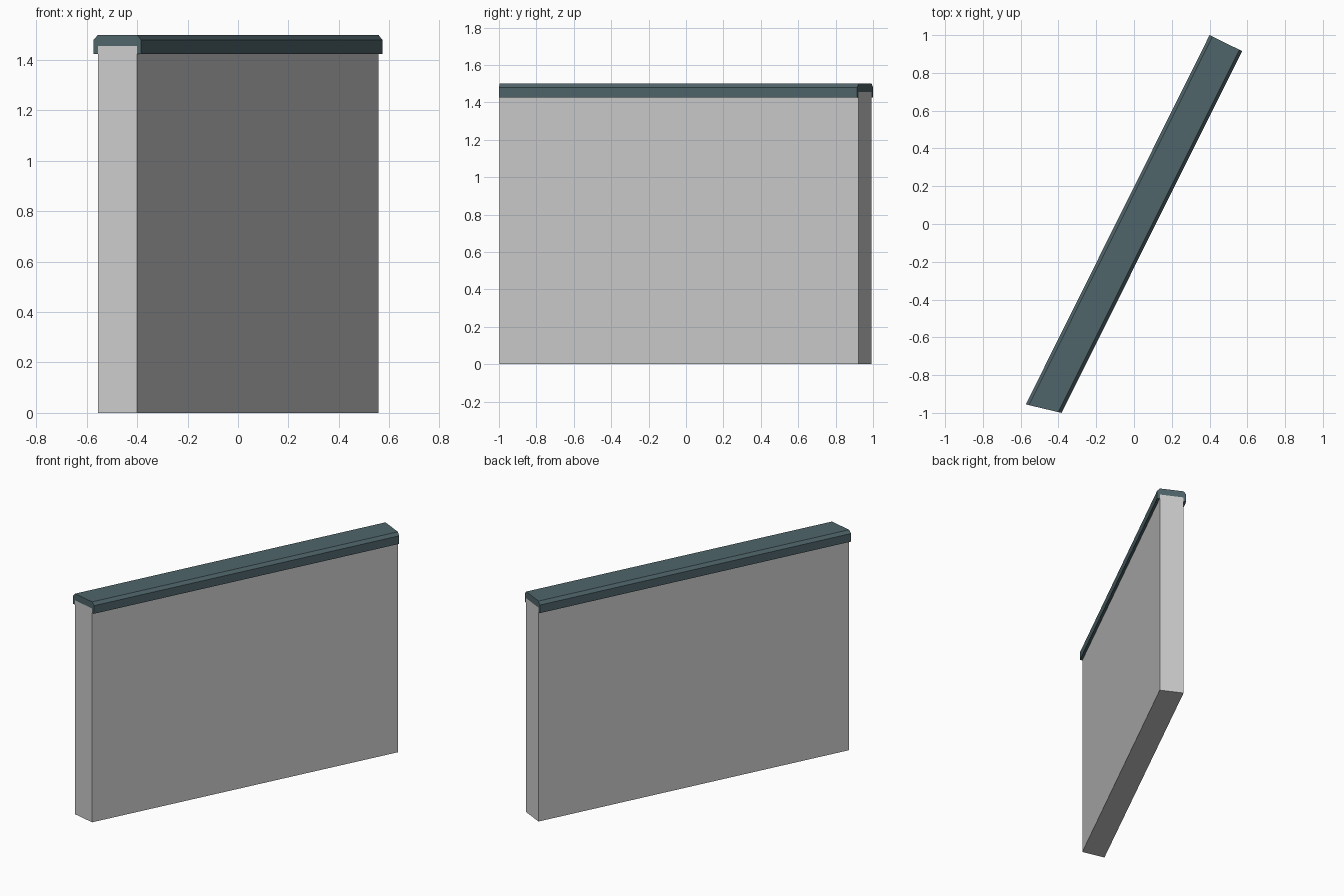
import bpy
import bmesh
from mathutils import Vector

if "Cube" in bpy.data.objects:
    bpy.data.objects.remove(bpy.data.objects["Cube"])

# Plan ends of the wall line: (left, right) corners of the coping, near end mitred
NEAR = (Vector((-0.573, -0.955, 0)), Vector((-0.384, -1.0, 0)))
FAR = (Vector((0.40, 1.0, 0)), Vector((0.573, 0.915, 0)))


def sweep(name, profile, color):
    """Run a (fraction across, height) section from the near end to the far end."""
    bm = bmesh.new()
    rings = [[bm.verts.new(a.lerp(b, t) + Vector((0, 0, z))) for t, z in profile]
             for a, b in (NEAR, FAR)]
    n = len(profile)
    for ring in rings:
        bm.faces.new(ring)
    for i in range(n):
        j = (i + 1) % n
        bm.faces.new((rings[0][i], rings[0][j], rings[1][j], rings[1][i]))
    bmesh.ops.recalc_face_normals(bm, faces=bm.faces)
    mesh = bpy.data.meshes.new(name)
    bm.to_mesh(mesh)
    bm.free()
    mat = bpy.data.materials.new(name + "_paint")
    mat.diffuse_color = (*color, 1)
    mat.use_nodes = True
    mat.node_tree.nodes["Principled BSDF"].inputs["Base Color"].default_value = mat.diffuse_color
    mesh.materials.append(mat)
    obj = bpy.data.objects.new(name, mesh)
    bpy.context.collection.objects.link(obj)
    return obj


IN = 0.09        # coping overhang as a fraction of its width
WALL_TOP = 1.455

# Plain wall slab
sweep("wall", [(IN, 0), (1 - IN, 0), (1 - IN, WALL_TOP), (IN, WALL_TOP)],
      (0.62, 0.64, 0.61))

# Chamfered metal coping, an inverted channel mirrored about its middle
half = [(IN, WALL_TOP), (IN, 1.425), (0, 1.425), (0, 1.48), (IN, 1.5)]
sweep("coping", half + [(1 - t, z) for t, z in reversed(half)],
      (0.08, 0.13, 0.145))
